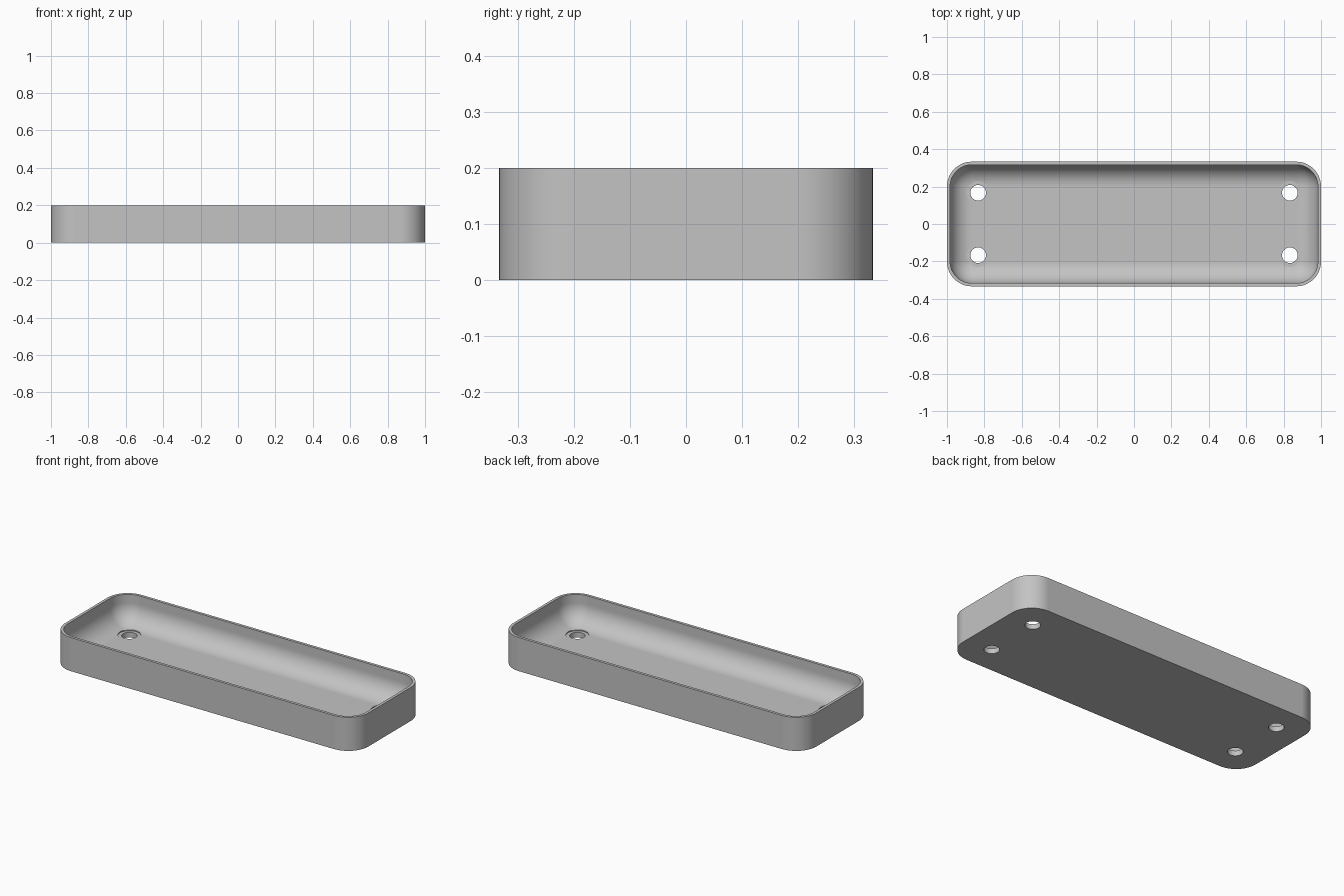
import bpy, bmesh
from math import sin, cos, pi

cube = bpy.data.objects.get("Cube")
if cube:
    bpy.data.objects.remove(cube)

HALF_X, HALF_Y, HEIGHT = 1.0, 0.3333, 0.2
CORNER, WALL, FLOOR, FILLET = 0.133, 0.0167, 0.0333, 0.115
CORNER_STEPS, FILLET_STEPS = 12, 12

grey = bpy.data.materials.new("plain grey")
grey.use_nodes = True
colour = (0.55, 0.55, 0.55, 1)
grey.diffuse_color = colour
grey.node_tree.nodes["Principled BSDF"].inputs["Base Color"].default_value = colour


def rounded_ring(bm, inset, z):
    """Rounded rectangle inset from the outer outline at height z."""
    r = CORNER - inset
    cx, cy = HALF_X - CORNER, HALF_Y - CORNER
    ring = []
    for quarter, (sx, sy) in enumerate([(1, 1), (-1, 1), (-1, -1), (1, -1)]):
        for i in range(CORNER_STEPS + 1):
            a = (quarter + i / CORNER_STEPS) * pi / 2
            ring.append(bm.verts.new((sx * cx + r * cos(a), sy * cy + r * sin(a), z)))
    return ring


def finish(name, bm):
    bmesh.ops.recalc_face_normals(bm, faces=bm.faces)
    mesh = bpy.data.meshes.new(name)
    bm.to_mesh(mesh)
    bm.free()
    mesh.materials.append(grey)
    obj = bpy.data.objects.new(name, mesh)
    bpy.context.collection.objects.link(obj)
    return obj


# Tray shell: outer wall, thin rim, inner wall and rounded inner floor edge
bm = bmesh.new()
sections = [(0, 0), (0, HEIGHT), (WALL, HEIGHT)]
for i in range(FILLET_STEPS + 1):
    a = i / FILLET_STEPS * pi / 2
    sections.append((WALL + FILLET * (1 - cos(a)), FLOOR + FILLET * (1 - sin(a))))
rings = [rounded_ring(bm, inset, z) for inset, z in sections]
for low, high in zip(rings, rings[1:]):
    for i in range(len(low)):
        j = (i + 1) % len(low)
        bm.faces.new((low[i], low[j], high[j], high[i]))
bm.faces.new(rings[0])
bm.faces.new(rings[-1])
tray = finish("tray", bm)


def cut_holes(name, radius, bottom, top):
    """Cut one round hole near each corner of the floor."""
    bm = bmesh.new()
    for x in (-0.833, 0.833):
        for y in (-0.167, 0.167):
            made = bmesh.ops.create_cone(bm, cap_ends=True, segments=40, radius1=radius,
                                         radius2=radius, depth=top - bottom)
            bmesh.ops.translate(bm, verts=made["verts"], vec=(x, y, (top + bottom) / 2))
    cutter = finish(name, bm)
    cutter.hide_render = True
    cut = tray.modifiers.new(name, "BOOLEAN")
    cut.operation = "DIFFERENCE"
    cut.solver = "EXACT"
    cut.object = cutter
    return cutter


# Screw holes and the shallow seats around them
cutters = [cut_holes("screw_hole_cutter", 0.0417, -0.05, 0.12),
           cut_holes("screw_seat_cutter", 0.062, FLOOR - 0.003, 0.12)]
bpy.context.view_layer.update()
evaluated = tray.evaluated_get(bpy.context.evaluated_depsgraph_get())
result = bpy.data.meshes.new_from_object(evaluated)
tray.modifiers.clear()
tray.data = result
for cutter in cutters:
    bpy.data.objects.remove(cutter)

# Smooth curved walls with crisp rim and hole edges
bpy.ops.object.select_all(action="DESELECT")
tray.select_set(True)
bpy.context.view_layer.objects.active = tray
bpy.ops.object.shade_smooth_by_angle(angle=pi / 6)
weighted = tray.modifiers.new("even_shading", "WEIGHTED_NORMAL")
weighted.keep_sharp = True
